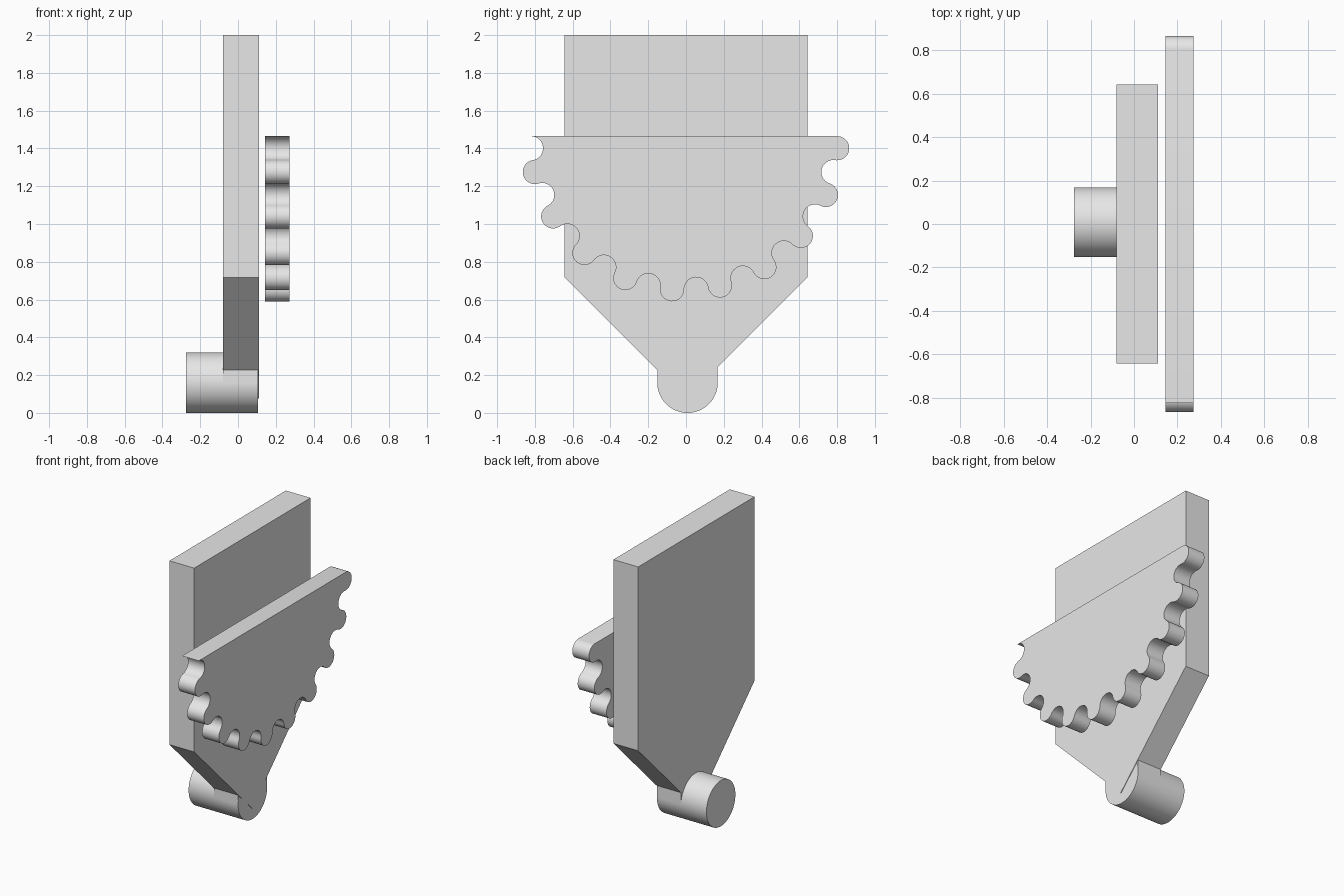
import bpy, bmesh
from math import sin, cos, pi, radians

cube = bpy.data.objects.get("Cube")
if cube:
    bpy.data.objects.remove(cube, do_unlink=True)

grey = bpy.data.materials.new("light grey")
grey.use_nodes = True
grey.diffuse_color = (0.8, 0.8, 0.8, 1)
grey.node_tree.nodes["Principled BSDF"].inputs["Base Color"].default_value = (0.8, 0.8, 0.8, 1)


def extrude_profile(name, profile, x0, x1, smooth=False):
    """Extrude a closed (y, z) outline from x0 to x1."""
    bm = bmesh.new()
    face = bm.faces.new([bm.verts.new((x0, y, z)) for y, z in profile])
    side = bmesh.ops.extrude_face_region(bm, geom=[face])
    verts = [g for g in side["geom"] if isinstance(g, bmesh.types.BMVert)]
    bmesh.ops.translate(bm, verts=verts, vec=(x1 - x0, 0, 0))
    bmesh.ops.recalc_face_normals(bm, faces=bm.faces)
    mesh = bpy.data.meshes.new(name)
    bm.to_mesh(mesh)
    bm.free()
    mesh.materials.append(grey)
    obj = bpy.data.objects.new(name, mesh)
    bpy.context.collection.objects.link(obj)
    if smooth:
        bpy.ops.object.select_all(action='DESELECT')
        obj.select_set(True)
        bpy.context.view_layer.objects.active = obj
        bpy.ops.object.shade_smooth_by_angle(angle=radians(30))
    return obj


# Upright plate tapering to a point inside the pivot
W = 0.642
extrude_profile("back_plate", [(-W, 2), (W, 2), (W, 0.717), (0, 0.075), (-W, 0.717)],
                -0.08, 0.111)

# Round pivot and the square neck joining it to the plate
R, PY = 0.16, 0.008
circle = [(PY + R * cos(2 * pi * i / 64), R + R * sin(2 * pi * i / 64)) for i in range(64)]
extrude_profile("pivot_pin", circle, -0.275, 0.107, smooth=True)
extrude_profile("pivot_neck", [(PY - R, R), (PY + R, R), (PY + R, 2 * R), (PY - R, 2 * R)],
                -0.079, 0.106)

# Half gear: alternating round teeth and hollows along the pitch circle
PITCH, CY, CZ = 0.813, -0.01, 1.465
TEETH, STEPS = 10, 14
half = pi / (4 * TEETH)
r = PITCH * sin(half)
outline = []
for k in range(2 * TEETH):
    a = (2 * k + 1) * half
    cy, cz = CY + PITCH * cos(a), CZ - PITCH * sin(a)
    bulge = 1 if k % 2 == 0 else -1
    for i in range(STEPS):
        t = pi * i / STEPS
        along, out = -r * cos(t), bulge * r * sin(t)
        outline.append((cy - along * sin(a) + out * cos(a),
                        cz - along * cos(a) - out * sin(a)))
outline.append((CY - PITCH, CZ))
extrude_profile("half_gear", outline, 0.144, 0.273, smooth=True)
